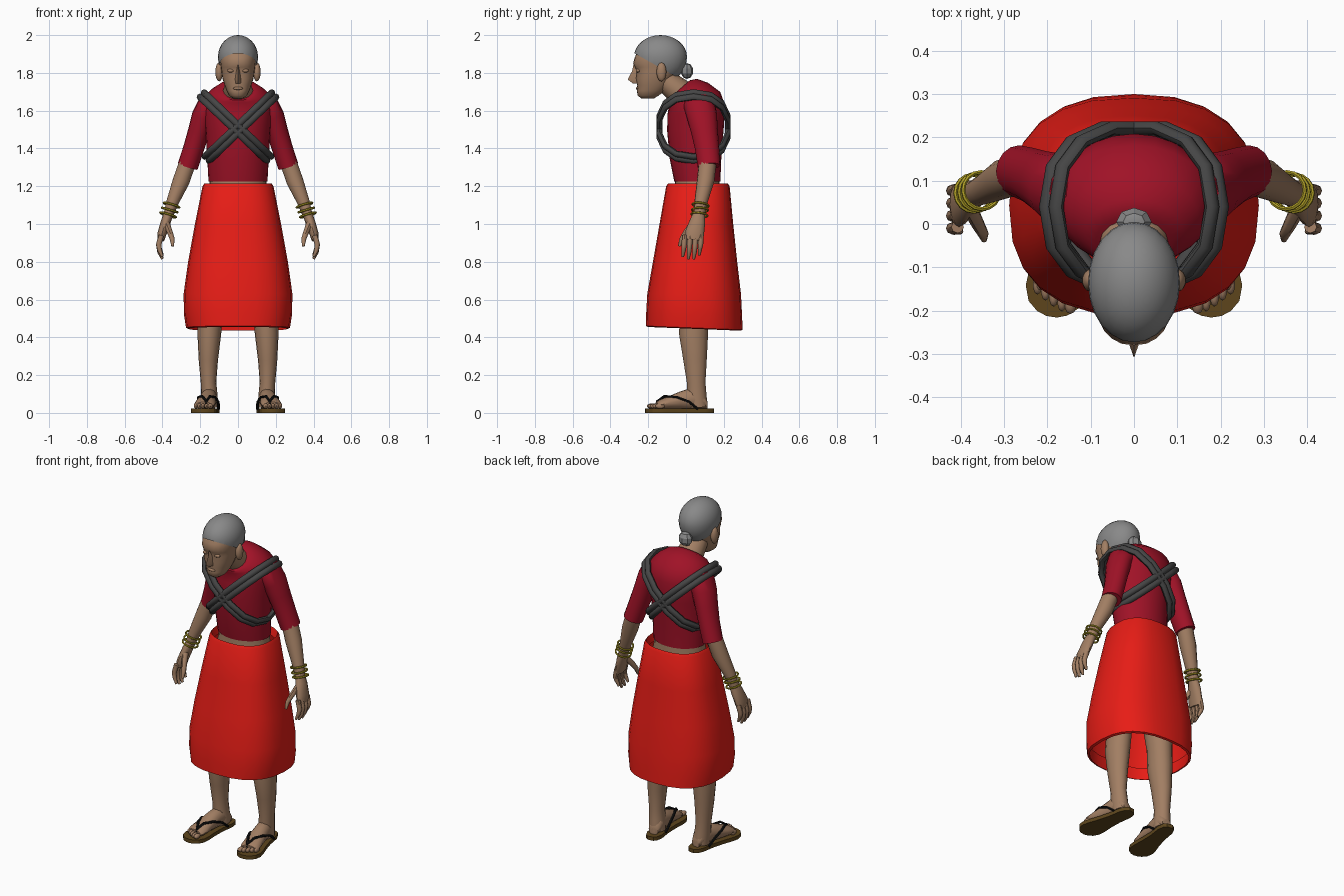
import bpy, bmesh
from math import sin, cos, pi, radians, copysign
from mathutils import Vector as V, Matrix

if "Cube" in bpy.data.objects:
    bpy.data.objects.remove(bpy.data.objects["Cube"])

def material(name, r, g, b):
    m = bpy.data.materials.new(name)
    m.diffuse_color = (r, g, b, 1)
    m.use_nodes = True
    m.node_tree.nodes["Principled BSDF"].inputs["Base Color"].default_value = m.diffuse_color
    return m

SKIN = material("skin", 0.36, 0.21, 0.125)
SHIRT = material("shirt_red", 0.35, 0.006, 0.02)
SKIRT = material("skirt_red", 0.8, 0.012, 0.008)
HAIR = material("hair_grey", 0.25, 0.25, 0.25)
ROPE = material("rope_grey", 0.06, 0.06, 0.06)
SOLE = material("sole_brown", 0.11, 0.06, 0.012)
STRAP = material("strap_black", 0.006, 0.006, 0.006)
GOLD = material("bangle_gold", 0.45, 0.36, 0.02)

def finish(name, bm, mat, angle=45):
    bmesh.ops.recalc_face_normals(bm, faces=bm.faces[:])
    me = bpy.data.meshes.new(name)
    bm.to_mesh(me)
    bm.free()
    ob = bpy.data.objects.new(name, me)
    bpy.context.collection.objects.link(ob)
    me.materials.append(mat)
    bpy.ops.object.select_all(action='DESELECT')
    ob.select_set(True)
    bpy.context.view_layer.objects.active = ob
    bpy.ops.object.shade_smooth_by_angle(angle=radians(angle))
    return ob

def skin_rings(name, rings, mat, caps=True, closed=False, angle=45):
    """Join rings of points into a surface."""
    bm = bmesh.new()
    vs = [[bm.verts.new(p) for p in r] for r in rings]
    n = len(vs[0])
    for k in range(len(vs) if closed else len(vs) - 1):
        a, b = vs[k], vs[(k + 1) % len(vs)]
        for i in range(n):
            j = (i + 1) % n
            bm.faces.new((a[i], a[j], b[j], b[i]))
    if caps and not closed:
        bm.faces.new(vs[0])
        bm.faces.new(vs[-1])
    return finish(name, bm, mat, angle)

def oval(c, u, v, n, p=2.0):
    """Superellipse ring around c, spanned by u and v."""
    f = lambda t: copysign(abs(t) ** (2 / p), t)
    return [V(c) + V(u) * f(cos(2 * pi * i / n)) + V(v) * f(sin(2 * pi * i / n)) for i in range(n)]

def body(name, rows, mat, n=24, p=2.0, caps=True):
    """Rows of (z, centre y, half width, half depth, forward tilt)."""
    return skin_rings(name, [oval((0, y, z), (a, 0, 0), (0, b * cos(t), b * sin(t)), n, p)
                             for z, y, a, b, t in rows], mat, caps)

def tube(name, pts, mat, n=12, ref=(0, 1, 0), closed=False, sx=1):
    """Points of (x, y, z, radius along ref, radius across)."""
    P = [V(q[:3]) for q in pts]
    rings, m = [], len(P)
    for i, q in enumerate(pts):
        if closed:
            t = P[(i + 1) % m] - P[i - 1]
        else:
            t = P[min(i + 1, m - 1)] - P[max(i - 1, 0)]
        t.normalize()
        u = V(ref) - t * t.dot(V(ref))
        u.normalize()
        w = t.cross(u)
        rings.append([V((sx * r.x, r.y, r.z)) for r in oval(P[i], u * q[3], w * q[-1], n)])
    return skin_rings(name, rings, mat, True, closed)

def ball(name, c, r, mat, u=16, v=10, angle=45):
    bm = bmesh.new()
    bmesh.ops.create_uvsphere(bm, u_segments=u, v_segments=v, radius=1,
                              matrix=Matrix.Translation(c) @ Matrix.Diagonal((*r, 1)))
    return finish(name, bm, mat, angle)

# Skirt with folded hem and waistband
body("skirt", [(1.17, .063, .165, .145, 0), (1.215, .063, .178, .158, 0), (1.2, .063, .188, .168, 0),
               (1.0, .055, .228, .195, 0), (.8, .048, .264, .223, 0), (.63, .043, .288, .248, 0),
               (.52, .043, .286, .254, -.03), (.45, .044, .275, .256, -.04), (.445, .044, .262, .245, -.04),
               (.52, .044, .272, .242, -.03)], SKIRT, 24, 2.5, False)

# Shirt, waist and neck
body("shirt", [(1.225, .06, .156, .122, 0), (1.35, .05, .163, .137, 0), (1.5, .05, .173, .15, .05),
               (1.6, .055, .185, .155, .15), (1.66, .045, .187, .142, .28), (1.695, .008, .15, .12, .46),
               (1.712, -.022, .115, .097, .62), (1.708, -.04, .088, .08, .72)], SHIRT)
body("waist_and_hips", [(1.3, .057, .15, .12, 0), (1.2, .06, .15, .118, 0), (1.05, .055, .18, .14, 0),
                        (.92, .05, .185, .14, 0), (.85, .05, .15, .11, 0)], SKIN)
tube("neck", [(0, .01, 1.66, .07, .075), (0, -.04, 1.705, .07, .079), (0, -.09, 1.745, .063, .068),
              (0, -.13, 1.79, .06, .062)], SKIN, 16)

# Head: rows of z, front y, back y, half width
rows = [(1.664, -.235, -.17, .025), (1.68, -.256, -.145, .047), (1.705, -.26, -.11, .06),
        (1.735, -.258, -.09, .071), (1.77, -.266, -.07, .082), (1.805, -.262, -.045, .087),
        (1.83, -.27, -.035, .09), (1.85, -.28, -.02, .093), (1.88, -.272, -.012, .096),
        (1.93, -.25, -.025, .088), (1.97, -.2, -.06, .06)]
body("head", [(z, (f + b) / 2, w, (b - f) / 2, 0) for z, f, b, w in rows], SKIN, 24, 2.3)
skin_rings("nose", [[(-w, -.25, z), (0, f, z), (w, -.25, z)] for z, w, f in
                    ((1.845, .01, -.278), (1.81, .013, -.285), (1.765, .021, -.309), (1.745, .018, -.282))], SKIN)
ball("lips", (0, -.257, 1.718), (.027, .009, .008), SKIN)
for s, side in ((-1, "right"), (1, "left")):
    ball("ear_" + side, (s * .1, -.13, 1.805), (.02, .026, .05), SKIN)
    ball("eyelid_" + side, (s * .038, -.253, 1.812), (.019, .012, .01), SKIN)

# Hair cap cut along the slanted hairline, and bun
bm = bmesh.new()
bmesh.ops.create_uvsphere(bm, u_segments=24, v_segments=16, radius=1)
for v in bm.verts:
    v.co = V((v.co.x * .106, v.co.y * .14 - .135, v.co.z * (.115 if v.co.z > 0 else .14) + 1.885))
bmesh.ops.bisect_plane(bm, geom=bm.verts[:] + bm.edges[:] + bm.faces[:], plane_co=(0, -.275, 1.905),
                       plane_no=(0, .56, 1), clear_inner=True)
finish("hair", bm, HAIR)
ball("hair_bun", (0, .005, 1.81), (.043, .034, .042), HAIR, 8, 5, 20)

# Two crossed coils of rope, two strands each
for s, side in ((-1, "right"), (1, "left")):
    d = V((s * .178, 0, .17))
    nrm = V((.17, 0, -s * .178)).normalized()
    for k in (-1, 1):
        c = V((s * .013, .04, 1.515)) + nrm * .016 * k
        tube(f"rope_{side}_{'inner' if k < 0 else 'outer'}",
             [(*p, .018, .016) for p in oval(c, d, (0, .185, 0), 14, 2.35)], ROPE, 8, nrm, True)

HEEL, TOE = V((.136, .145, 0)), V((.19, -.215, 0))
AX = (TOE - HEEL).normalized()
SIDE = V((-AX.y, AX.x, 0))

def foot_point(s, w, z):
    return HEEL + AX * s + SIDE * w + V((0, 0, z))

for s, side in ((-1, "right"), (1, "left")):
    # Arm
    tube("sleeve_" + side, [(.1, .06, 1.645, .07, .06), (.15, .07, 1.635, .085, .068), (.183, .085, 1.57, .08, .062),
                            (.207, .098, 1.49, .071, .058), (.235, .112, 1.4, .064, .055),
                            (.266, .122, 1.305, .06, .055)], SHIRT, 16, sx=s)
    tube("forearm_" + side, [(.255, .118, 1.36, .047, .045), (.3, .104, 1.23, .046, .046), (.345, .08, 1.12, .035, .034),
                             (.368, .07, 1.05, .03, .027)], SKIN, 14, sx=s)
    tube("palm_" + side, [(.365, .07, 1.06, .03, .026), (.383, .06, 1.01, .042, .026), (.402, .045, .95, .051, .024),
                          (.408, .04, .915, .049, .018)], SKIN, 12, sx=s)
    for i in range(4):
        y, drop = .08 - .029 * i, (.02, 0, 0, .012)[i]
        tube(f"finger_{i + 1}_{side}", [(.407, y, .94, .014, .015), (.42, y - .003, .89, .014, .014),
                                        (.415, y - .006, .85 + drop, .012, .012),
                                        (.4, y - .01, .815 + drop, .007, .007)], SKIN, 8, sx=s)
    tube("thumb_" + side, [(.378, .035, 1.0, .018, .018), (.36, 0, .955, .016, .015), (.348, -.022, .92, .013, .013),
                           (.346, -.036, .882, .007, .007)], SKIN, 8, sx=s)
    # Bangles around the wrist
    for i in range(3):
        c = V((.352 + .009 * i, .077 - .003 * i, 1.1 - .026 * i))
        a = V((.3, -.12 + .1 * (i % 2), -1)).normalized()
        u = V((0, 1, 0)).cross(a).normalized()
        tube(f"bangle_{i + 1}_{side}", [(*p, .006, .005) for p in oval(c, u * .044, a.cross(u) * .043, 16)],
             GOLD, 6, a, True, s)

    # Leg and foot
    tube("leg_" + side, [(.1, .05, .98, .1, .085), (.125, .05, .75, .095, .085), (.145, .045, .54, .076, .066),
                         (.152, .04, .42, .077, .063), (.157, .048, .28, .062, .051), (.156, .054, .16, .049, .041),
                         (.152, .056, .1, .052, .043), (.148, .062, .03, .052, .043)], SKIN, 16, sx=s)
    foot = [(.035, .028, .05), (.06, .04, .1), (.12, .042, .115), (.18, .046, .095),
            (.24, .053, .07), (.29, .055, .05), (.305, .045, .04)]
    skin_rings("foot_" + side, [[V((s * p.x, p.y, p.z)) for p in
                                 oval(foot_point(t, 0, .018 + h / 2), SIDE * w, (0, 0, h / 2), 14)]
                                for t, w, h in foot], SKIN)
    for i in range(5):
        p = foot_point((.325, .322, .314, .303, .292)[i], -.038 + .0205 * i, .036)
        ball(f"toe_{i + 1}_{side}", (s * p.x, p.y, p.z), (.015 if i == 0 else .011, .026, .014), SKIN, 10, 6)
    # Sandal
    half = [(0, .018), (.015, .034), (.05, .045), (.13, .046), (.2, .055), (.26, .067),
            (.3, .07), (.335, .058), (.355, .035), (.363, .012)]
    outline = [(t, w) for t, w in half] + [(t, -w) for t, w in reversed(half)]
    rings = [[foot_point(t, w, z) for t, w in outline] for z in (0, .022)]
    skin_rings("sandal_" + side, [[V((s * p.x, p.y, p.z)) for p in r] for r in rings], SOLE, angle=30)
    for k in (-1, 1):
        pts = [(.305, -.012, .022), (.298, -.012, .062), (.26, -.006 + .02 * k, .088), (.2, .044 * k, .083),
               (.14, .052 * k, .06), (.09, .048 * k, .02)]
        tube(f"sandal_strap_{'inner' if k < 0 else 'outer'}_{side}",
             [(*foot_point(*q), .008, .007) for q in pts], STRAP, 6, SIDE, sx=s)
